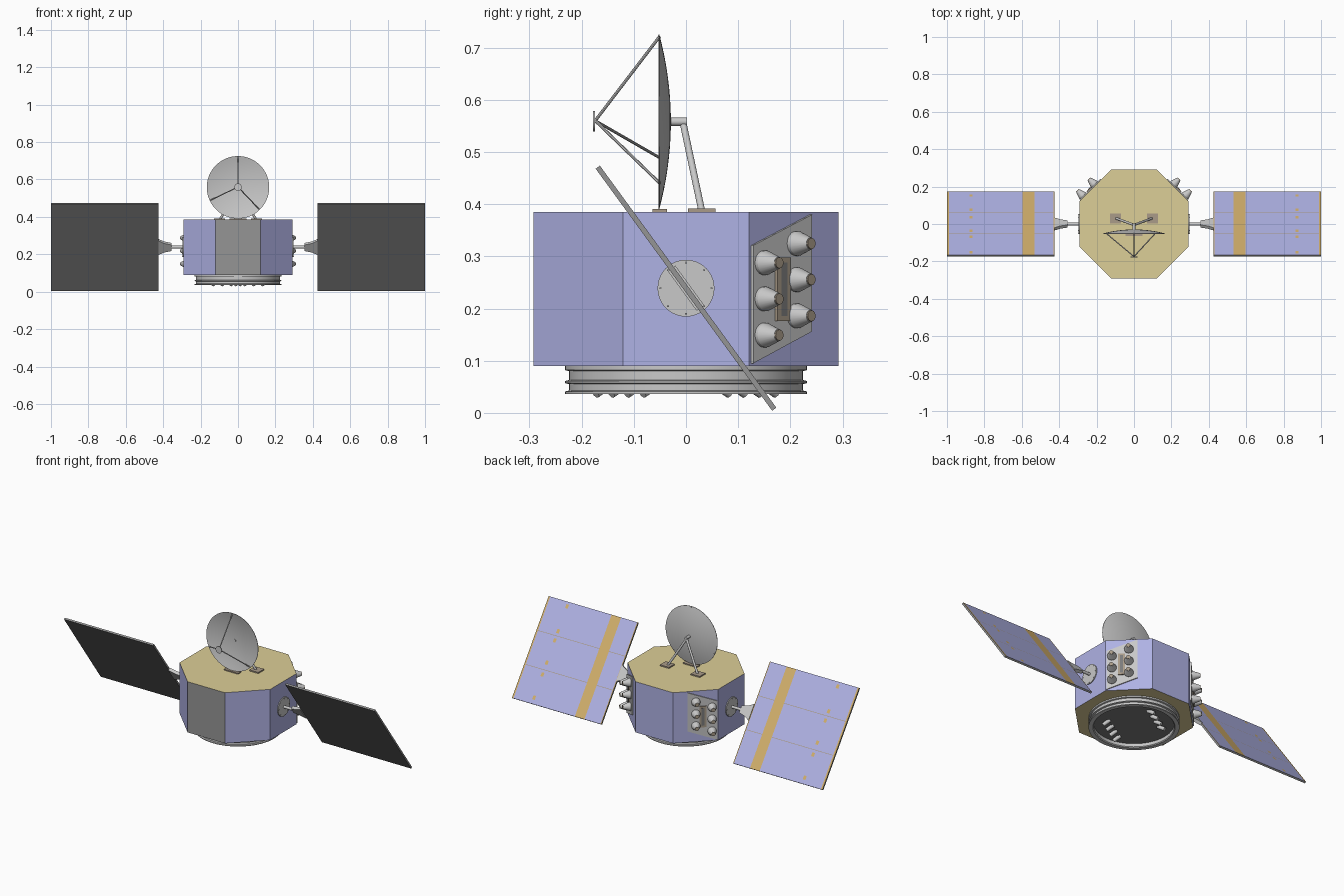
import bpy, bmesh, math
from mathutils import Vector, Matrix

if "Cube" in bpy.data.objects:
    bpy.data.objects.remove(bpy.data.objects["Cube"])


def mat(name, r, g, b):
    m = bpy.data.materials.new(name)
    m.diffuse_color = (r, g, b, 1)
    m.use_nodes = True
    m.node_tree.nodes["Principled BSDF"].inputs["Base Color"].default_value = m.diffuse_color
    return m


BLUE = mat("cell_lavender", .43, .445, .78)
FOIL = mat("foil_tan", .72, .62, .31)
GOLD = mat("panel_gold", .64, .43, .15)
DARK = mat("dark_grey", .20, .20, .20)
MID = mat("mid_grey", .30, .30, .30)
LIGHT = mat("light_grey", .58, .58, .58)
BROWN = mat("bronze_brown", .40, .33, .25)


def finish(name, bm, mats, M=None, rule=None):
    """Turn a bmesh into an object; rule(face) gives its material index."""
    if M is not None:
        bm.transform(M)
    bmesh.ops.recalc_face_normals(bm, faces=bm.faces)
    bm.normal_update()
    for f in bm.faces:
        f.smooth = True
        if rule:
            f.material_index = rule(f)
    for e in bm.edges:
        e.smooth = len(e.link_faces) == 2 and e.calc_face_angle(0) < math.radians(32)
    me = bpy.data.meshes.new(name)
    bm.to_mesh(me)
    bm.free()
    for m in mats:
        me.materials.append(m)
    ob = bpy.data.objects.new(name, me)
    bpy.context.collection.objects.link(ob)
    return ob


def box(name, mats, lo, hi, M=None, cuts=(), rule=None):
    """Box, optionally sliced at (axis, position) cuts so a rule can colour the pieces."""
    lo, hi = Vector(lo), Vector(hi)
    bm = bmesh.new()
    bmesh.ops.create_cube(bm, size=1)
    bm.transform(Matrix.Translation((lo + hi) / 2) @ Matrix.Diagonal((*(hi - lo), 1)))
    for axis, pos in cuts:
        no = Vector((0, 0, 0))
        no[axis] = 1
        bmesh.ops.bisect_plane(bm, geom=bm.verts[:] + bm.edges[:] + bm.faces[:],
                               dist=1e-6, plane_co=no * pos, plane_no=no)
    return finish(name, bm, mats, M, rule)


def rod(name, m, a, b, r1, r2=None, M=None, n=16):
    a, b = Vector(a), Vector(b)
    bm = bmesh.new()
    bmesh.ops.create_cone(bm, cap_ends=True, segments=n, radius1=r1,
                          radius2=r1 if r2 is None else r2, depth=(b - a).length)
    bm.transform(Matrix.Translation((a + b) / 2) @
                 (b - a).to_track_quat('Z', 'Y').to_matrix().to_4x4())
    return finish(name, bm, [m], M)


def prism(name, mats, pts, z0, z1, M=None, rule=None):
    bm = bmesh.new()
    f = bm.faces.new([bm.verts.new((x, y, z0)) for x, y in pts])
    g = bmesh.ops.extrude_face_region(bm, geom=[f])["geom"]
    bmesh.ops.translate(bm, vec=(0, 0, z1 - z0),
                        verts=[v for v in g if isinstance(v, bmesh.types.BMVert)])
    return finish(name, bm, mats, M, rule)


def lathe(name, m, prof, M=None, n=64):
    """Revolve a closed (radius, z) profile around z."""
    bm = bmesh.new()
    vs = [bm.verts.new((r, 0, z)) for r, z in prof]
    es = [bm.edges.new((vs[i], vs[(i + 1) % len(vs)])) for i in range(len(vs))]
    bmesh.ops.spin(bm, geom=vs + es, axis=(0, 0, 1), cent=(0, 0, 0),
                   angle=math.tau, steps=n, use_duplicate=False)
    bmesh.ops.remove_doubles(bm, verts=bm.verts, dist=1e-5)
    return finish(name, bm, [m], M)


# eight-sided body: foil on top and bottom, grey radiator at the front
A, H = .292, .1205
octagon = [(H, -A), (A, -H), (A, H), (H, A), (-H, A), (-A, H), (-A, -H), (-H, -A)]
prism("body", [BLUE, FOIL, MID], octagon, .09, .385,
      rule=lambda f: 1 if abs(f.normal.z) > .9 else 2 if f.normal.y < -.9 else 0)

# launch adapter ring with three flanges
lathe("adapter_ring", LIGHT, [(.205, .092), (.232, .092), (.232, .082), (.224, .08),
      (.224, .063), (.232, .061), (.232, .057), (.224, .055), (.224, .043), (.232, .041),
      (.232, .036), (.21, .036), (.205, .04)])
rod("adapter_floor", DARK, (0, 0, .058), (0, 0, .085), .21, n=64)

# two rows of short fittings under the floor
for s in (1, -1):
    for i in range(4):
        p = Vector((.125 - .048 * i, -.068 - .03 * i, 0)) * s
        d = Vector((.010, -.016, 0)) * s
        rod("underside_fitting", LIGHT, p - d + Vector((0, 0, .060)),
            p + d + Vector((0, 0, .038)), .0105, n=12)

# dish reflector, its axis pointing forward
Z = .558
outer = [(.167 * i / 10, .022 * (i / 10) ** 2) for i in range(11)]
inner = [(r, z + .002) for r, z in reversed(outer)]
M = Matrix.Translation((0, -.029, Z)) @ Matrix.Rotation(math.pi / 2, 4, 'X')
lathe("dish_reflector", LIGHT, outer + inner, M)
rod("dish_hub", LIGHT, (0, -.033, Z), (0, .002, Z), .008)
rod("dish_feed", LIGHT, (0, -.178, .559), (0, -.174, .559), .02, n=24)
for deg in (90, 205, -46):
    a = math.radians(deg)
    rod("feed_strut", LIGHT, (.164 * math.cos(a), -.05, Z + .164 * math.sin(a)),
        (0, -.174, .56), .003, n=8)
box("front_foot", [BROWN], (-.045, -.064, .385), (.045, -.036, .391))

# solar panel frame: local z is the cell side, local y runs down the slope
tilt = Matrix.Translation((0, 0, .239)) @ Matrix.Rotation(math.radians(-53.9), 4, 'X')
L, T = .287, .005
cell_normal = tilt.to_3x3() @ Vector((0, 0, 1))
untilt = tilt.inverted()
stripes = ((.425, .430), (.533, .595), (.990, 1))
marks = (-.262, -.122, -.07, .055, .122, .252)
MX, MY = (.863, .880), .011
seams = (-L / 3, L / 3)
SW = .0016
cuts = [(0, x) for x in (.430, .533, .595, .863, .880, .990)]
cuts += [(1, y + d) for y in marks for d in (-MY, MY)]
cuts += [(1, y + d) for y in seams for d in (-SW, SW)]


def panel_rule(f):
    """0 cells, 1 dark back, 2 grey rim, 3 gold, 4 seam."""
    d = f.normal.dot(cell_normal)
    if d < .9:
        return 1 if d < -.9 else 2
    p = untilt @ f.calc_center_median()
    x, y = abs(p.x), p.y
    if any(a < x < b for a, b in stripes):
        return 3
    if any(abs(y - v) < SW for v in seams):
        return 4
    return 3 if MX[0] < x < MX[1] and any(abs(y - v) < MY for v in marks) else 0


for s in (1, -1):
    flip = Matrix.Diagonal((s, 1, 1, 1))
    P = flip @ tilt

    # dish legs
    box("leg_foot", [BROWN], (.07, .004, .385), (.128, .057, .392), flip)
    rod("dish_leg", LIGHT, (0, -.005, .553), (.095, .03, .388), .0065, M=flip)

    # drive disc with bolts, shaft and flared yoke
    rod("drive_disc", LIGHT, (.288, 0, .239), (.297, 0, .239), .0545, M=flip, n=40)
    for i in range(8):
        a = math.tau * i / 8
        y, z = .049 * math.cos(a), .239 + .049 * math.sin(a)
        rod("disc_bolt", LIGHT, (.296, y, z), (.300, y, z), .002, M=flip, n=8)
    rod("panel_shaft", LIGHT, (.29, 0, .239), (.37, 0, .239), .008, M=flip)
    prism("panel_yoke", [LIGHT], [(.355, -.02), (.395, -.03), (.426, -.047),
          (.426, .047), (.395, .03), (.355, .02)], -.009, .009, P)

    # panel slab: striped cells on one side, dark on the other
    box("solar_panel", [BLUE, DARK, MID, GOLD, BROWN], (.425, -L, -T), (1, L, T),
        P, cuts, panel_rule)

    # slanted thruster plate on the rear diagonal face; local x along face, z outward
    q = math.sqrt(.5)
    c = (A + H) / 2
    F = flip @ Matrix(((-q, 0, q, c), (q, 0, q, c), (0, 1, 0, 0), (0, 0, 0, 1)))
    prism("thruster_plate", [LIGHT], [(-.115, .095), (.044, .156), (.044, .380), (-.115, .321)],
          -.002, .006, F)
    box("slot_frame", [BROWN], (-.056, .176, .004), (-.019, .298, .012), F)
    box("slot_opening", [DARK], (-.045, .186, .010), (-.030, .288, .0128), F)
    for u, z0 in ((-.087, .149), (0, .186)):
        for i in range(3):
            z = z0 + .0693 * i
            rod("thruster_base", LIGHT, (u, z, .004), (u, z, .013), .0235, M=F, n=24)
            rod("thruster_cone", LIGHT, (u, z, .013), (u, z, .046), .0235, .0115, F, 24)
            rod("thruster_tip", BROWN, (u, z, .045), (u, z, .049), .0105, M=F, n=20)
